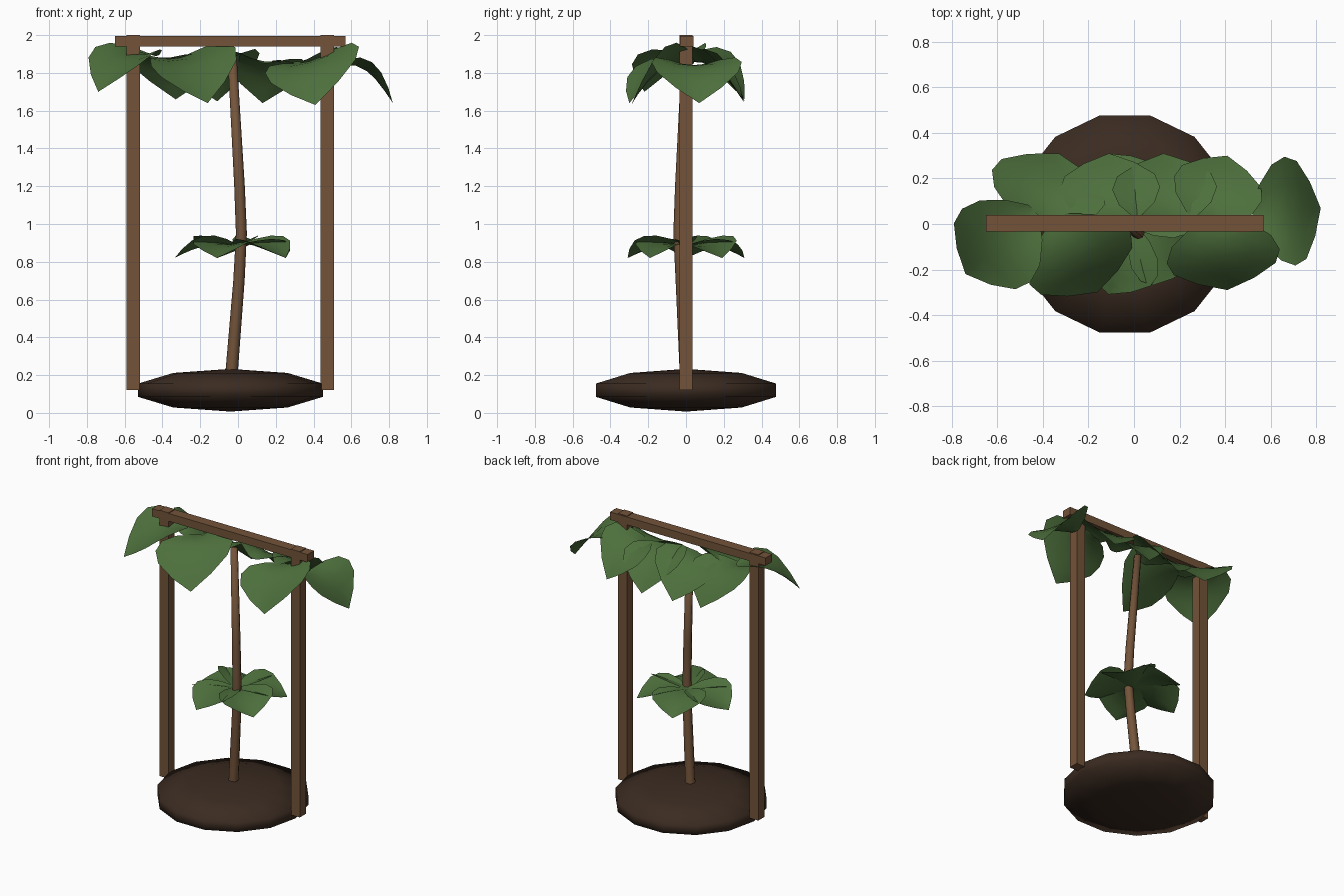
import bpy, bmesh, math
from mathutils import Vector

cube = bpy.data.objects.get("Cube")
if cube:
    bpy.data.objects.remove(cube, do_unlink=True)


def material(name, rgb):
    m = bpy.data.materials.new(name)
    m.use_nodes = True
    m.diffuse_color = (*rgb, 1)
    bsdf = m.node_tree.nodes["Principled BSDF"]
    bsdf.inputs["Base Color"].default_value = (*rgb, 1)
    bsdf.inputs["Roughness"].default_value = 0.9
    return m


LEAF = material("leaf green", (0.075, 0.162, 0.046))
WOOD = material("timber brown", (0.172, 0.087, 0.041))
BARK = material("bark brown", (0.175, 0.09, 0.043))
SOIL = material("dark soil", (0.043, 0.024, 0.015))


def make(name, bm, mat, smooth=False):
    mesh = bpy.data.meshes.new(name)
    bm.to_mesh(mesh)
    bm.free()
    mesh.materials.append(mat)
    for p in mesh.polygons:
        p.use_smooth = smooth
    ob = bpy.data.objects.new(name, mesh)
    bpy.context.collection.objects.link(ob)
    return ob


def box(name, lo, hi):
    lo, hi = Vector(lo), Vector(hi)
    bm = bmesh.new()
    bmesh.ops.create_cube(bm, size=1)
    for v in bm.verts:
        v.co = (lo + hi) / 2 + v.co * (hi - lo)
    make(name, bm, WOOD)


# Flattened mound of soil, flat sides facing front and back
bm = bmesh.new()
bmesh.ops.create_uvsphere(bm, u_segments=14, v_segments=5, radius=1)
for v in bm.verts:
    x, y, z = v.co
    v.co = Vector((y * 0.515 - 0.04, -x * 0.515, z * 0.113 + 0.12))
make("soil_mound", bm, SOIL, True)

# Timber frame
box("right_post", (-0.59, -0.035, 0.12), (-0.52, 0.035, 2.0))
box("left_post", (0.438, -0.035, 0.12), (0.508, 0.035, 2.0))
box("cross_beam", (-0.65, -0.033, 1.94), (0.568, 0.039, 1.995))

# Bent trunk: rings swept along a path
path = [(-0.035, 0, 0.2, 0.033), (0.005, -0.025, 0.7, 0.03), (0.018, -0.038, 0.95, 0.029),
        (0.008, -0.03, 1.2, 0.028), (-0.03, 0, 1.87, 0.024)]
bm = bmesh.new()
rings = []
for x, y, z, r in path:
    rings.append([bm.verts.new((x + r * math.cos(k * math.tau / 8), y + r * math.sin(k * math.tau / 8), z))
                  for k in range(8)])
for a, b in zip(rings, rings[1:]):
    for k in range(8):
        bm.faces.new((a[k], a[(k + 1) % 8], b[(k + 1) % 8], b[k]))
bm.faces.new(rings[-1])
make("trunk", bm, BARK, True)

# Broad drooping leaf, from base to pointed tip, with raised side edges
OUTLINE = [(0, 0.15), (0.15, 0.55), (0.35, 0.88), (0.55, 1), (0.72, 0.9), (0.88, 0.5), (1, 0)]


def leaf(name, base, tip, half, roll=0, arch=0.035, cup=0.05):
    base, tip = Vector(base), Vector(tip)
    along = tip - base
    drop = along.z
    along.z = 0
    side = Vector((-along.y, along.x, 0)).normalized()
    bm = bmesh.new()
    rows = []
    for t, w in OUTLINE:
        mid = base + along * t
        mid.z += drop * t ** 2 + arch * math.sin(math.pi * t)
        row = []
        for s in (-1, -0.5, 0, 0.5, 1):
            p = mid + side * (half * w * s)
            p.z += roll * w * s + cup * w * s * s
            row.append(bm.verts.new(p))
        rows.append(row)
    for a, b in zip(rows, rows[1:]):
        for k in range(4):
            bm.faces.new((a[k], b[k], b[k + 1], a[k + 1]))
    bmesh.ops.remove_doubles(bm, verts=bm.verts[:], dist=0.0005)
    bmesh.ops.recalc_face_normals(bm, faces=bm.faces[:])
    if sum(f.normal.z for f in bm.faces) < 0:
        bmesh.ops.reverse_faces(bm, faces=bm.faces[:])
    make(name, bm, LEAF, True)


# Canopy leaves under the beam: base, tip, half width, roll
canopy = [
    ((-0.44, 0.06, 1.89), (-0.74, -0.22, 1.70), 0.22, -0.02),
    ((-0.33, 0.03, 1.87), (-0.16, -0.30, 1.64), 0.25, 0.05),
    ((0.37, 0.04, 1.85), (0.41, -0.29, 1.63), 0.25, 0.07),
    ((0.52, 0.04, 1.83), (0.82, 0.07, 1.64), 0.24, 0.0),
    ((-0.43, -0.02, 1.87), (-0.33, 0.31, 1.66), 0.26, 0.02),
    ((-0.10, -0.03, 1.85), (-0.11, 0.31, 1.65), 0.22, -0.03),
    ((0.14, -0.03, 1.85), (0.13, 0.31, 1.64), 0.23, 0.03),
    ((0.32, -0.02, 1.85), (0.41, 0.30, 1.66), 0.2, -0.04),
]
for i, (base, tip, half, roll) in enumerate(canopy):
    leaf(f"canopy_leaf_{i + 1}", base, tip, half, roll)

# Lower whorl of five leaves around the trunk
for i in range(5):
    a = math.radians(36 + 72 * i)
    c, s = math.cos(a), math.sin(a)
    leaf(f"lower_leaf_{i + 1}", (-0.01, 0, 0.885), (-0.01 + 0.325 * c, 0.325 * s, 0.82),
         0.18, 0.01, 0.015, 0.045)
